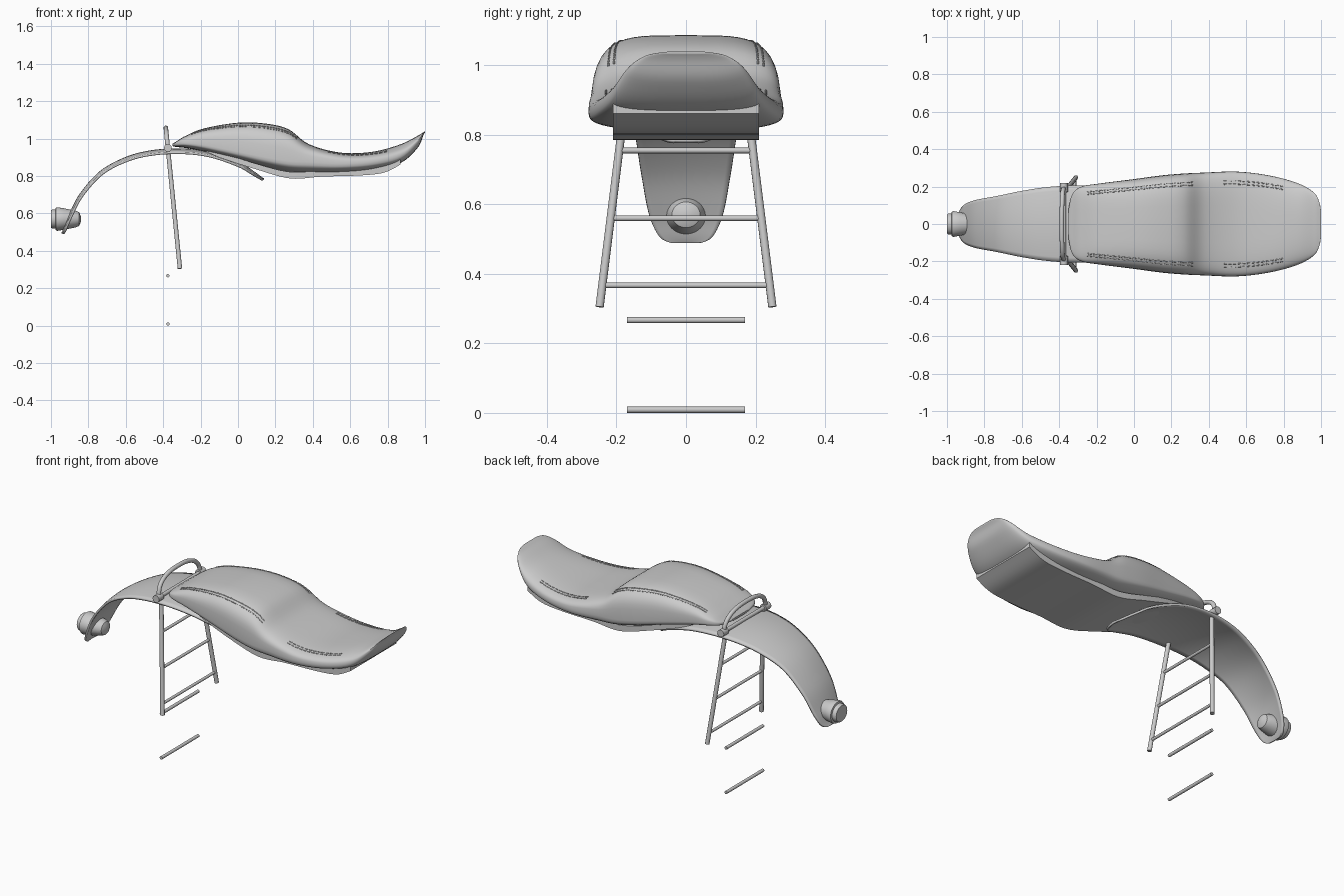
import bpy, bmesh, math
from mathutils import Vector

cube = bpy.data.objects.get("Cube")
if cube:
    bpy.data.objects.remove(cube, do_unlink=True)

grey = bpy.data.materials.new("light grey")
grey.use_nodes = True
grey.diffuse_color = (0.6, 0.6, 0.6, 1)
grey.node_tree.nodes["Principled BSDF"].inputs["Base Color"].default_value = grey.diffuse_color


def finish(obj, angle=40):
    """Apply the material and smooth shading with sharp edges kept."""
    obj.data.materials.append(grey)
    bpy.ops.object.select_all(action="DESELECT")
    obj.select_set(True)
    bpy.context.view_layer.objects.active = obj
    if obj.type == "CURVE":
        bpy.ops.object.convert(target="MESH")
    bpy.ops.object.shade_smooth_by_angle(angle=math.radians(angle))
    return bpy.context.object


def grid_object(name, rings, closed, angle=40):
    """Skin a list of rings; closed rings also get end caps."""
    bm = bmesh.new()
    rows = [[bm.verts.new(p) for p in ring] for ring in rings]
    count = len(rows[0])
    for a, b in zip(rows, rows[1:]):
        for i in range(count if closed else count - 1):
            j = (i + 1) % count
            bm.faces.new((a[i], a[j], b[j], b[i]))
    if closed:
        bm.faces.new(rows[0])
        bm.faces.new(rows[-1])
    bmesh.ops.recalc_face_normals(bm, faces=bm.faces)
    mesh = bpy.data.meshes.new(name)
    bm.to_mesh(mesh)
    bm.free()
    obj = bpy.data.objects.new(name, mesh)
    bpy.context.collection.objects.link(obj)
    return finish(obj, angle)


def smooth_rows(rows, steps=6):
    """Catmull-Rom interpolation through rows of numbers."""
    out = []
    last = len(rows) - 1
    for i in range(last):
        a, b, c, d = (rows[max(0, min(last, i + k))] for k in (-1, 0, 1, 2))
        for s in range(steps):
            t = s / steps
            out.append([q + t / 2 * (r - p + t * (2 * p - 5 * q + 4 * r - u + t * (3 * (q - r) + u - p)))
                        for p, q, r, u in zip(a, b, c, d)])
    return out + [list(rows[last])]


def tubes(name, paths, radius, sides=4):
    """Round rods along one or more point paths."""
    data = bpy.data.curves.new(name, "CURVE")
    data.dimensions = "3D"
    data.bevel_depth = radius
    data.bevel_resolution = sides
    data.use_fill_caps = True
    for path in paths:
        spline = data.splines.new("POLY")
        spline.points.add(len(path) - 1)
        for point, co in zip(spline.points, path):
            point.co = (*co, 1)
    obj = bpy.data.objects.new(name, data)
    bpy.context.collection.objects.link(obj)
    return finish(obj)


def power(value, exponent):
    return math.copysign(abs(value) ** exponent, value)


# Seat cushion: x, half width, top, widest height, bottom
seat = smooth_rows([
    (-.35, .08, .972, .966, .96),
    (-.33, .16, .985, .97, .955),
    (-.28, .2, 1.015, .975, .95),
    (-.18, .217, 1.055, .965, .93),
    (0, .24, 1.085, .93, .885),
    (.15, .26, 1.08, .9, .845),
    (.27, .27, 1.05, .88, .82),
    (.38, .275, .97, .875, .813),
    (.55, .28, .925, .865, .815),
    (.72, .26, .93, .875, .83),
    (.87, .22, .97, .91, .87),
    (.96, .17, 1.015, .985, .95),
    (.99, .12, 1.033, 1.025, 1.015),
    (1, .07, 1.04, 1.037, 1.033),
])


def roundness(x):
    return .5 + .35 * max(0, min(1, (x - .5) / .4))


def seat_ring(x, width, top, mid, bottom, sides=48):
    ring = []
    for i in range(sides):
        angle = math.tau * i / sides
        c, s = math.cos(angle), math.sin(angle)
        e = roundness(x) if s > 0 else .65
        reach = top - mid if s > 0 else mid - bottom
        ring.append((x, width * power(c, e), mid + reach * power(s, e)))
    return ring


grid_object("seat_cushion", [seat_ring(*row) for row in seat], True)


# Stitch rows lying on the cushion top
def seat_point(x, ratio, side):
    for a, b in zip(seat, seat[1:]):
        if a[0] <= x <= b[0]:
            t = (x - a[0]) / (b[0] - a[0])
            width, top, mid = (a[k] + t * (b[k] - a[k]) for k in (1, 2, 3))
            e = roundness(x)
            rise = (1 - ratio ** (2 / e)) ** (e / 2)
            return (x, side * ratio * width, mid + (top - mid) * rise)


stitches = []
for start, end, step in ((-.25, .32, .015), (.48, .82, .025)):
    for k in range(int((end - start) / step)):
        x = start + k * step
        for side in (-1, 1):
            for ratio in (.76, .82):
                stitches.append([seat_point(x + d, ratio, side) for d in (0, step * .65)])
tubes("seat_stitching", stitches, .003, 1)

# Seat base pan: x, half width, top, bottom
pan = smooth_rows([
    (-.22, .16, .98, .955),
    (-.1, .185, .93, .9),
    (.1, .205, .865, .835),
    (.28, .21, .822, .787),
    (.45, .21, .83, .797),
    (.65, .21, .838, .803),
    (.78, .21, .855, .818),
    (.87, .21, .892, .862),
])
grid_object("seat_base", [[(x, -w, low), (x, w, low), (x, w, high), (x, -w, high)]
                          for x, w, high, low in pan], True, 30)

# Curved mudguard: x, z, half width
guard = smooth_rows([
    (-.945, .495, .045),
    (-.935, .515, .08),
    (-.91, .58, .108),
    (-.85, .7, .13),
    (-.74, .825, .15),
    (-.606, .9, .177),
    (-.47, .937, .197),
    (-.31, .948, .207),
    (-.15, .93, .2),
    (.01, .873, .165),
    (.09, .822, .115),
    (.13, .793, .06),
    (.14, .787, .03),
])
rings = []
for i, (x, z, w) in enumerate(guard):
    a, b = guard[max(i - 1, 0)], guard[min(i + 1, len(guard) - 1)]
    tangent = Vector((b[0] - a[0], 0, b[1] - a[1])).normalized()
    normal = Vector((-tangent.z, 0, tangent.x))
    ring = []
    for k in range(-8, 9):
        v = k / 8
        ring.append(Vector((x, v * w, z)) - normal * (.09 * w * v * v))
    rings.append(ring)
mudguard = grid_object("mudguard", rings, False, 60)
shell = mudguard.modifiers.new("thickness", "SOLIDIFY")
shell.thickness = .012
# The shell grows inwards, below the arch
shell.offset = -1 if mudguard.data.polygons[len(mudguard.data.polygons) // 2].normal.z > 0 else 1

# Tail lamp turned around the x axis
profile = [(-1, .02), (-1, .046), (-.994, .05), (-.976, .05), (-.974, .06), (-.966, .063),
           (-.93, .057), (-.87, .045), (-.85, .037), (-.84, .015)]
lamp = []
for x, r in profile:
    lamp.append([(x, r * 1.1 * math.cos(math.tau * i / 32), .57 + r * math.sin(math.tau * i / 32))
                 for i in range(32)])
grid_object("tail_lamp", lamp, True)


# Leaning ladder frame: side struts and rungs share one plane
def frame_x(z):
    return -.375 + .1 * (.95 - z)


def frame_y(z):
    return .168 + .125 * (.95 - z)


for name, side in (("back", 1), ("front", -1)):
    tubes(name + "_strut", [[(frame_x(z), side * frame_y(z), z) for z in (.95, .305)]], .012)
    tubes(name + "_clamp", [[(-.375, side * y, .95) for y in (.172, .218)]], .021)
rungs = (.755, .56, .367)
tubes("rungs", [[(frame_x(z), s * frame_y(z), z) for s in (-1, 1)] for z in rungs], .008)
tubes("clamp_bar", [[(-.375, s * .2, .95) for s in (-1, 1)]], .011)

# Grab hoop rising above the clamps
hoop = []
for i in range(33):
    angle = math.pi * i / 32
    z = .95 + .108 * power(math.sin(angle), .8)
    hoop.append((frame_x(z), .188 * power(math.cos(angle), .8), z))
tubes("grab_hoop", [hoop], .012)

# Two loose cross rods below
for name, z in (("upper_rod", .267), ("lower_rod", .009)):
    tubes(name, [[(-.375, s * .17, z) for s in (-1, 1)]], .009)
